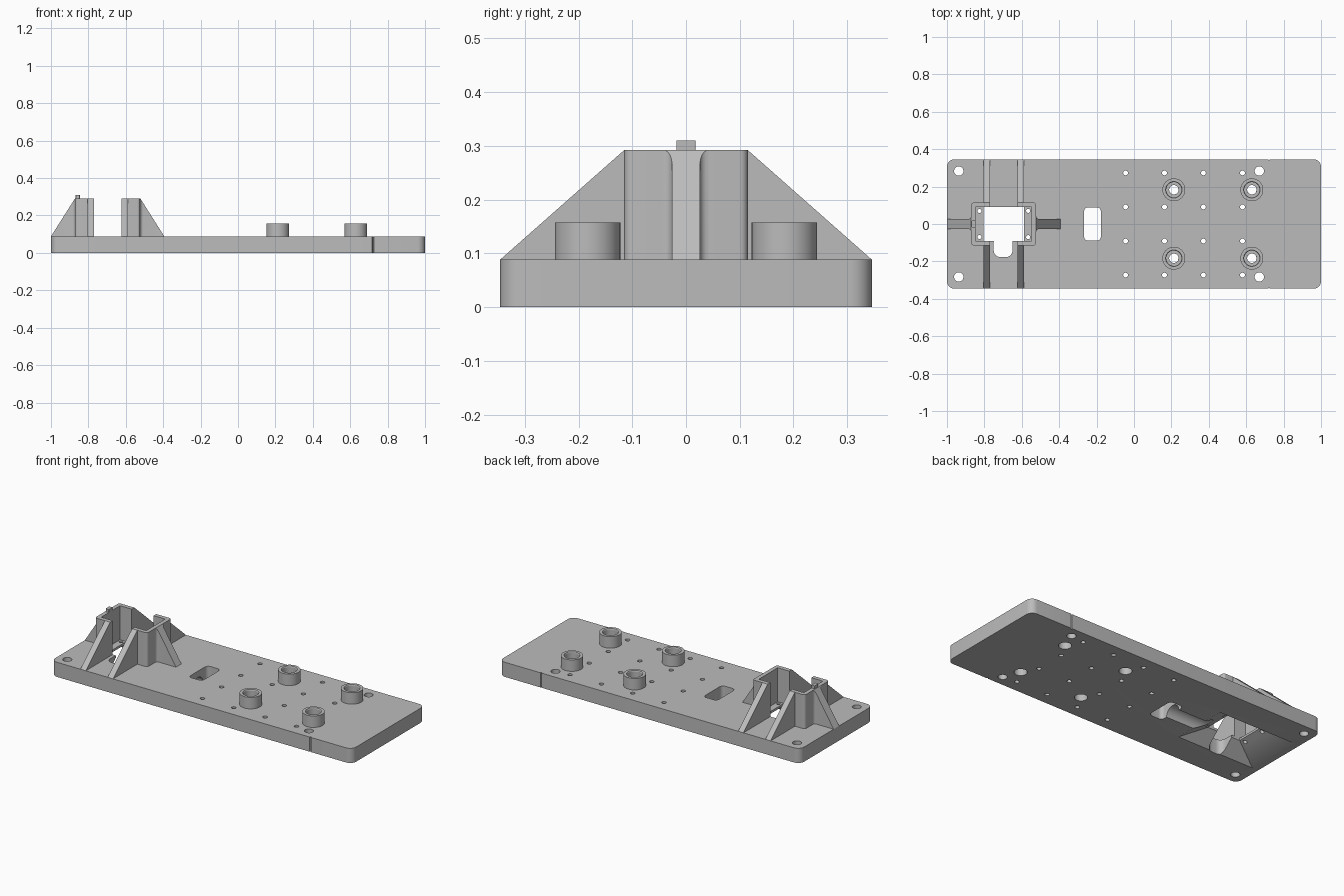
import bpy, bmesh, math
from mathutils import Vector

cube = bpy.data.objects.get("Cube")
if cube:
    bpy.data.objects.remove(cube, do_unlink=True)

grey = bpy.data.materials.new("plain grey")
grey.use_nodes = True
GREY = (0.5, 0.5, 0.5, 1)
grey.diffuse_color = GREY
grey.node_tree.nodes["Principled BSDF"].inputs["Base Color"].default_value = GREY

TOP, HIGH, HALF_Y = 0.088, 0.292, 0.346      # plate top, tower top, half plate depth


def finish(name, bm):
    bmesh.ops.recalc_face_normals(bm, faces=bm.faces[:])
    mesh = bpy.data.meshes.new(name)
    bm.to_mesh(mesh)
    bm.free()
    mesh.materials.append(grey)
    ob = bpy.data.objects.new(name, mesh)
    bpy.context.scene.collection.objects.link(ob)
    return ob


def smooth(ob):
    bpy.ops.object.select_all(action='DESELECT')
    bpy.context.view_layer.objects.active = ob
    ob.select_set(True)
    bpy.ops.object.shade_smooth_by_angle(angle=math.radians(30))


def add_prism(bm, pts, z0, z1):
    low = [bm.verts.new((x, y, z0)) for x, y in pts]
    high = [bm.verts.new((x, y, z1)) for x, y in pts]
    bm.faces.new(low[::-1])
    bm.faces.new(high)
    for i in range(len(pts)):
        j = (i + 1) % len(pts)
        bm.faces.new((low[i], low[j], high[j], high[i]))


def prism(name, pts, z0, z1):
    bm = bmesh.new()
    add_prism(bm, pts, z0, z1)
    return finish(name, bm)


def circle(cx, cy, r, n=32):
    return [(cx + r * math.cos(2 * math.pi * i / n), cy + r * math.sin(2 * math.pi * i / n)) for i in range(n)]


def rect(x0, x1, y0, y1, r=0.0, n=6):
    if r == 0:
        return [(x0, y0), (x1, y0), (x1, y1), (x0, y1)]
    pts = []
    for k, (cx, cy) in enumerate([(x1 - r, y1 - r), (x0 + r, y1 - r), (x0 + r, y0 + r), (x1 - r, y0 + r)]):
        for i in range(n + 1):
            a = math.pi / 2 * (k + i / n)
            pts.append((cx + r * math.cos(a), cy + r * math.sin(a)))
    return pts


def cut(ob, cutter):
    cutter.hide_render = True
    mod = ob.modifiers.new("cut", 'BOOLEAN')
    mod.operation, mod.solver, mod.object = 'DIFFERENCE', 'EXACT', cutter
    bpy.context.view_layer.objects.active = ob
    bpy.ops.object.modifier_apply(modifier=mod.name)
    bpy.data.objects.remove(cutter, do_unlink=True)


# Base plate with rounded corners
plate = prism("base_plate", rect(-1, 1, -HALF_Y, HALF_Y, 0.04), 0, TOP)

# Round holes: corner bolts, small grid, tower screws and boss bores
BOSSES = [(x, y) for x in (0.213, 0.63) for y in (-0.183, 0.183)]
bm = bmesh.new()
for s in (-1, 1):
    for x in (-0.937, 0.67):
        add_prism(bm, circle(x, s * 0.283, 0.025), -0.1, 0.2)
    for x in (-0.045, 0.163, 0.371, 0.58):
        for y in (0.091, 0.273):
            add_prism(bm, circle(x, s * y, 0.013, 16), -0.1, 0.2)
    for x in (-0.826, -0.566):
        add_prism(bm, circle(x, s * 0.07, 0.011, 16), -0.1, 0.2)
for x, y in BOSSES:
    add_prism(bm, circle(x, y, 0.025), -0.1, 0.2)
cut(plate, finish("hole_cutter", bm))

# Wider pockets below the bosses, and the edge notches
bm = bmesh.new()
for x, y in BOSSES:
    add_prism(bm, circle(x, y, 0.035), -0.1, 0.045)
for s in (-1, 1):
    add_prism(bm, [(0.71, s * 0.36), (0.722, s * 0.337), (0.734, s * 0.36)], -0.1, 0.2)
cut(plate, finish("pocket_cutter", bm))

# Tower opening, wire passage and cable slot
cut(plate, prism("opening_cutter", rect(-0.805, -0.587, -0.09, 0.09), -0.1, 0.2))
cut(plate, prism("passage_cutter", rect(-0.75, -0.65, -0.177, -0.06, 0.035), -0.1, 0.2))
cut(plate, prism("slot_cutter", rect(-0.267, -0.177, -0.089, 0.089, 0.022), -0.1, 0.2))

# Tapered recess below the opening
bm = bmesh.new()
add_prism(bm, rect(-0.96, -0.45, -0.17, 0.17), 0, 0.075)
for v in bm.verts:
    if v.co.z > 0.05:
        v.co.x = -0.804 if v.co.x < -0.7 else -0.588
        v.co.y = math.copysign(0.089, v.co.y)
    else:
        v.co += Vector((math.copysign(0.002, v.co.x + 0.7), math.copysign(0.001, v.co.y), -0.001))
cut(plate, finish("recess_cutter", bm))

# Half-round cable trough below, from the slot to the recess
bm = bmesh.new()
add_prism(bm, circle(0, 0, 0.05), -0.62, -0.22)
for v in bm.verts:
    v.co = Vector((v.co.z, v.co.y, v.co.x))
cut(plate, finish("trough_cutter", bm))
smooth(plate)

# Four hollow bosses, spun from one closed profile
profile = [(0.061, TOP), (0.061, 0.157), (0.044, 0.157), (0.041, 0.152), (0.041, 0.105), (0.025, 0.105), (0.025, TOP)]
for k, (x, y) in enumerate(BOSSES):
    bm = bmesh.new()
    n = 40
    rings = [[bm.verts.new((x + r * math.cos(2 * math.pi * i / n), y + r * math.sin(2 * math.pi * i / n), z))
              for i in range(n)] for r, z in profile]
    for a, b in zip(rings, rings[1:] + rings[:1]):
        for i in range(n):
            j = (i + 1) % n
            bm.faces.new((a[i], a[j], b[j], b[i]))
    smooth(finish(f"boss_{k + 1}", bm))


def rib(name, pts, point, normal):
    """Upright plan shape cut off by a sloping plane."""
    bm = bmesh.new()
    add_prism(bm, pts, TOP, HIGH)
    res = bmesh.ops.bisect_plane(bm, geom=bm.verts[:] + bm.edges[:] + bm.faces[:], dist=1e-6,
                                 plane_co=point, plane_no=normal, clear_outer=True)
    edges = [e for e in bm.edges if e.is_boundary]
    bmesh.ops.holes_fill(bm, edges=edges, sides=0)
    bmesh.ops.remove_doubles(bm, verts=bm.verts[:], dist=1e-6)
    smooth(finish(name, bm))


# Two facing C-shaped brackets with sloping ribs
RISE = HIGH - TOP
MID = -0.697
for s, side in ((-1, "right"), (1, "left")):
    def px(d):
        return MID + s * d
    out, inn, lip, yo, yi, r = 0.174, 0.15, 0.073, 0.115, 0.09, 0.015
    arc = [(out - r + r * math.sin(a), yo - r + r * math.cos(a)) for a in [math.pi / 10 * i for i in range(6)]]
    half = [(inn, yi), (lip, yi), (lip, yo)] + arc
    other = [(d, -y) for d, y in reversed(half)]
    smooth(prism(f"{side}_bracket", [(px(d), y) for d, y in half + other], TOP, HIGH))

    # End rib, flared with fillets where it meets the bracket
    f, w, reach = 0.016, 0.026, 0.303
    flare = [(out + f - f * math.sin(a), w + f - f * math.cos(a)) for a in [math.pi / 10 * i for i in range(6)]]
    edge = [(reach, w)] + flare + [(out - 0.005, w + f)]
    plan = edge + [(d, -y) for d, y in reversed(edge)]
    rib(f"{side}_end_rib", [(px(d), y) for d, y in plan],
        (px(reach), 0, TOP), (s * RISE, 0, reach - out))

    # Ribs running to the front and back edges
    for t, end in ((-1, "front"), (1, "back")):
        rib(f"{side}_{end}_rib",
            [(px(lip), t * 0.11), (px(lip + 0.035), t * 0.11), (px(lip + 0.035), t * HALF_Y), (px(lip), t * HALF_Y)],
            (0, t * HALF_Y, TOP), (0, t * RISE, HALF_Y - yo))

# Small locating tab on top of the right bracket
prism("locating_tab", rect(-0.868, -0.846, -0.018, 0.018, 0.003, 3), HIGH, 0.31)
